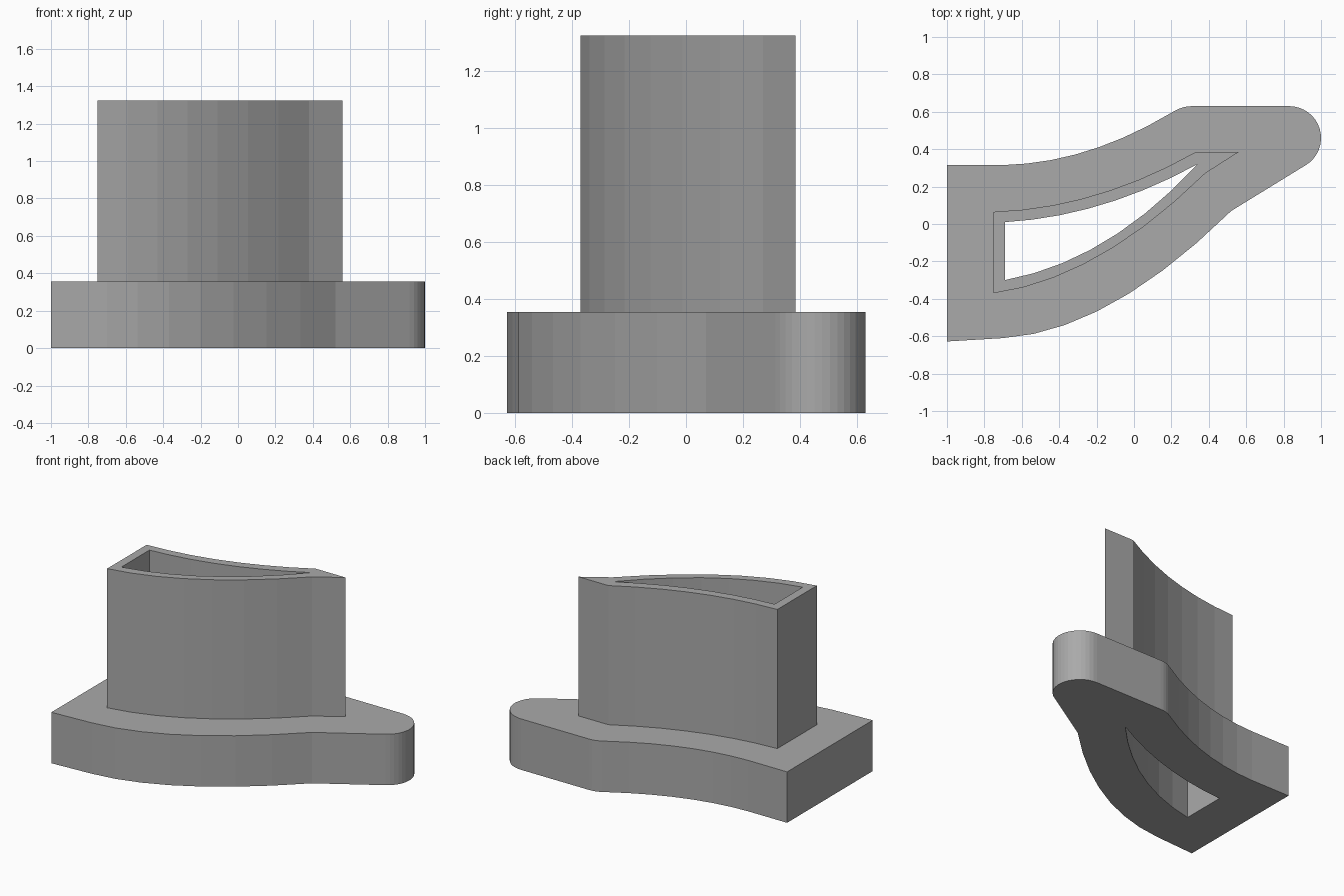
import bpy
import bmesh
from math import sin, cos, radians
from mathutils import Vector

cube = bpy.data.objects.get("Cube")
if cube:
    bpy.data.objects.remove(cube, do_unlink=True)

FLANGE_TOP = 0.355
TOWER_TOP = 1.325


def bend(start, control, end, steps=7):
    """Points along a quadratic curve, both ends included."""
    a, b, c = Vector(start), Vector(control), Vector(end)
    points = []
    for i in range(steps + 1):
        t = i / steps
        points.append(a * (1 - t) ** 2 + b * 2 * t * (1 - t) + c * t ** 2)
    return points


def arc(center, radius, first, last, steps=16):
    """Points along a circular arc, angles in degrees."""
    points = []
    for i in range(steps + 1):
        angle = radians(first + (last - first) * i / steps)
        points.append(Vector(center) + radius * Vector((cos(angle), sin(angle))))
    return points


def ring(bm, outline, z):
    """Closed loop of vertices at one height."""
    return [bm.verts.new((p[0], p[1], z)) for p in outline]


def wall(bm, lower, upper):
    """Upright faces between two matching loops."""
    count = len(lower)
    for i in range(count):
        j = (i + 1) % count
        bm.faces.new((lower[i], lower[j], upper[j], upper[i]))


def cap(bm, outer, inner):
    """Flat face band between an outer and an inner loop."""
    edges = []
    for loop in (outer, inner):
        for a, b in zip(loop, loop[1:] + loop[:1]):
            edges.append(bm.edges.get((a, b)) or bm.edges.new((a, b)))
    bmesh.ops.triangle_fill(bm, use_beauty=True, use_dissolve=False, edges=edges)


# Flange outline: concave back, rounded tip, bulging front
flange = [(-1, 0.315)]
flange += bend((-0.7, 0.315), (-0.25, 0.325), (0.2, 0.595))
flange += bend((0.22, 0.606), (0.26, 0.63), (0.31, 0.63), steps=4)
flange += arc((0.83, 0.46), 0.17, 90, -59)
flange += bend((0.52, 0.07), (-0.135, -0.575), (-0.7, -0.61))
flange += [(-1, -0.628)]

# Tower outline: curved wedge with a clipped point
tower = bend((-0.75, 0.065), (-0.2, 0.085), (0.33, 0.385))
tower += [(0.56, 0.385)]
tower += bend((0.38, 0.27), (-0.194, -0.295), (-0.75, -0.37))

# Through channel, coming to a sharp point
channel = bend((-0.69, 0.01), (-0.17, 0.04), (0.34, 0.32))
channel += bend((0.34, 0.32), (-0.14, -0.2), (-0.69, -0.3))[1:]

# One closed shell: flange, tower and channel
bm = bmesh.new()
flange_low = ring(bm, flange, 0)
flange_high = ring(bm, flange, FLANGE_TOP)
tower_low = ring(bm, tower, FLANGE_TOP)
tower_high = ring(bm, tower, TOWER_TOP)
channel_low = ring(bm, channel, 0)
channel_high = ring(bm, channel, TOWER_TOP)

wall(bm, flange_low, flange_high)
wall(bm, tower_low, tower_high)
wall(bm, channel_low, channel_high)
cap(bm, flange_low, channel_low)
cap(bm, flange_high, tower_low)
cap(bm, tower_high, channel_high)
bmesh.ops.recalc_face_normals(bm, faces=bm.faces[:])

mesh = bpy.data.meshes.new("flanged_duct")
bm.to_mesh(mesh)
bm.free()
duct = bpy.data.objects.new("flanged_duct", mesh)
bpy.context.collection.objects.link(duct)

# Plain grey finish
grey = bpy.data.materials.new("plain grey")
grey.use_nodes = True
color = (0.4, 0.4, 0.4, 1)
grey.diffuse_color = color
grey.node_tree.nodes["Principled BSDF"].inputs["Base Color"].default_value = color
mesh.materials.append(grey)
